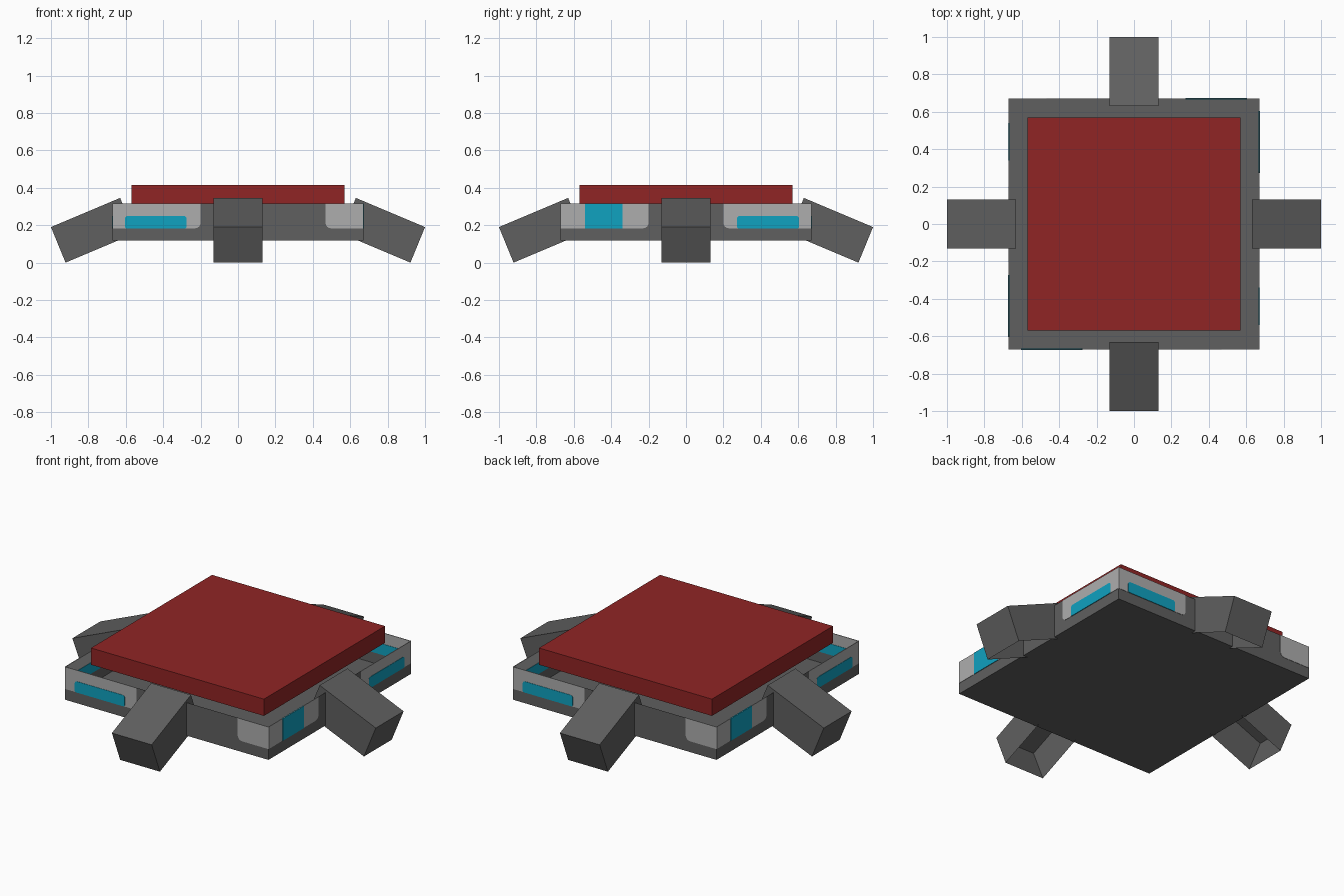
import bpy, bmesh, math
from mathutils import Matrix, Vector

if "Cube" in bpy.data.objects:
    bpy.data.objects.remove(bpy.data.objects["Cube"])


def material(name, rgb):
    m = bpy.data.materials.new(name)
    m.diffuse_color = (*rgb, 1)
    m.use_nodes = True
    m.node_tree.nodes["Principled BSDF"].inputs["Base Color"].default_value = m.diffuse_color
    return m


GRAY = material("dark_gray", (0.115, 0.115, 0.115))
LIGHT = material("light_gray", (0.42, 0.42, 0.42))
BLUE = material("window_blue", (0.005, 0.36, 0.53))
RED = material("roof_red", (0.28, 0.018, 0.018))


def finish(name, bm, mat, turn=0.0):
    bm.transform(Matrix.Rotation(turn, 4, 'Z'))
    me = bpy.data.meshes.new(name)
    bm.to_mesh(me)
    bm.free()
    me.materials.append(mat)
    ob = bpy.data.objects.new(name, me)
    bpy.context.collection.objects.link(ob)
    return ob


def box(name, half, z0, z1, mat, open_top=False):
    bm = bmesh.new()
    bmesh.ops.create_cube(bm, size=1)
    for v in bm.verts:
        v.co = Vector((v.co.x * 2 * half, v.co.y * 2 * half,
                       z0 if v.co.z < 0 else z1))
    if open_top:
        top = [f for f in bm.faces if f.normal.z > 0.5]
        bmesh.ops.delete(bm, geom=top, context='FACES_ONLY')
    return finish(name, bm, mat)


def rounded_outline(x0, x1, z0, z1, radii):
    """Outline with radii for bottom-left, bottom-right, top-right, top-left."""
    pts = []
    corners = [(x0, z0, 1, 1), (x1, z0, -1, 1), (x1, z1, -1, -1), (x0, z1, 1, -1)]
    for i, ((x, z, sx, sz), r) in enumerate(zip(corners, radii)):
        if r == 0:
            pts.append((x, z))
            continue
        for k in range(5):
            a = math.pi * (1 + i / 2 + k / 8)
            pts.append((x + sx * r + r * math.cos(a), z + sz * r + r * math.sin(a)))
    return pts


def plate(name, rect, radii, thick, mat, turn):
    """Thin plate set through the front wall, then turned to its side."""
    bm = bmesh.new()
    pts = rounded_outline(*rect, radii)
    face = bm.faces.new([bm.verts.new((x, -WALL - thick / 2, z)) for x, z in pts])
    ext = bmesh.ops.extrude_face_region(bm, geom=[face])
    for v in ext["geom"]:
        if isinstance(v, bmesh.types.BMVert):
            v.co.y += thick
    bmesh.ops.recalc_face_normals(bm, faces=bm.faces)
    return finish(name, bm, mat, turn)


def leg(name, turn):
    """Sloping leg: top, outer end and two sides, open underneath."""
    profile = [(0.63, 0.346), (1.0, 0.19), (0.922, 0.0), (0.552, 0.156)]
    bm = bmesh.new()
    a = [bm.verts.new((x, -0.131, z)) for x, z in profile]
    b = [bm.verts.new((x, 0.131, z)) for x, z in profile]
    bm.faces.new(a[::-1])
    bm.faces.new(b)
    for i in (0, 1):
        bm.faces.new((a[i], a[i + 1], b[i + 1], b[i]))
    # orient every face outward from the leg's middle
    mid = Vector((0.776, 0, 0.173))
    for f in bm.faces:
        f.normal_update()
        if f.normal.dot(f.calc_center_median() - mid) < 0:
            f.normal_flip()
    return finish(name, bm, GRAY, turn)


WALL = 0.67
LOW, HIGH = 0.183, 0.315

# Body tray and roof slab
box("body_tray", WALL, 0.118, HIGH, GRAY, open_top=True)
box("roof_slab", 0.57, HIGH, 0.415, RED)

# Four legs
for i in range(4):
    leg(f"leg_{i + 1}", i * math.pi / 2)

# Wall panels, windows and doors; opposite walls match by a half turn
R = 0.03
for half in range(2):
    t = half * math.pi
    s = t + math.pi / 2
    n = half + 1
    # front and back walls
    plate(f"long_panel_{n}", (-WALL, -0.2, LOW, HIGH), (0, R, 0, 0), 0.004, LIGHT, t)
    plate(f"short_panel_{n}", (0.468, WALL, LOW, HIGH), (R, 0, 0, 0), 0.004, LIGHT, t)
    plate(f"window_{n}", (-0.605, -0.275, LOW, 0.249), (0.01, 0.01, 0.015, 0.015),
          0.008, BLUE, t)
    # side walls
    plate(f"door_panel_{n}", (-WALL, -0.2, LOW, HIGH), (0, R, 0, 0), 0.004, LIGHT, s)
    plate(f"door_{n}", (-0.54, -0.34, LOW, HIGH), (0, 0, 0, 0), 0.008, BLUE, s)
    plate(f"side_panel_{n}", (0.2, WALL, LOW, HIGH), (R, 0, 0, 0), 0.004, LIGHT, s)
    plate(f"side_window_{n}", (0.272, 0.605, LOW, 0.249), (0.01, 0.01, 0.015, 0.015),
          0.008, BLUE, s)
